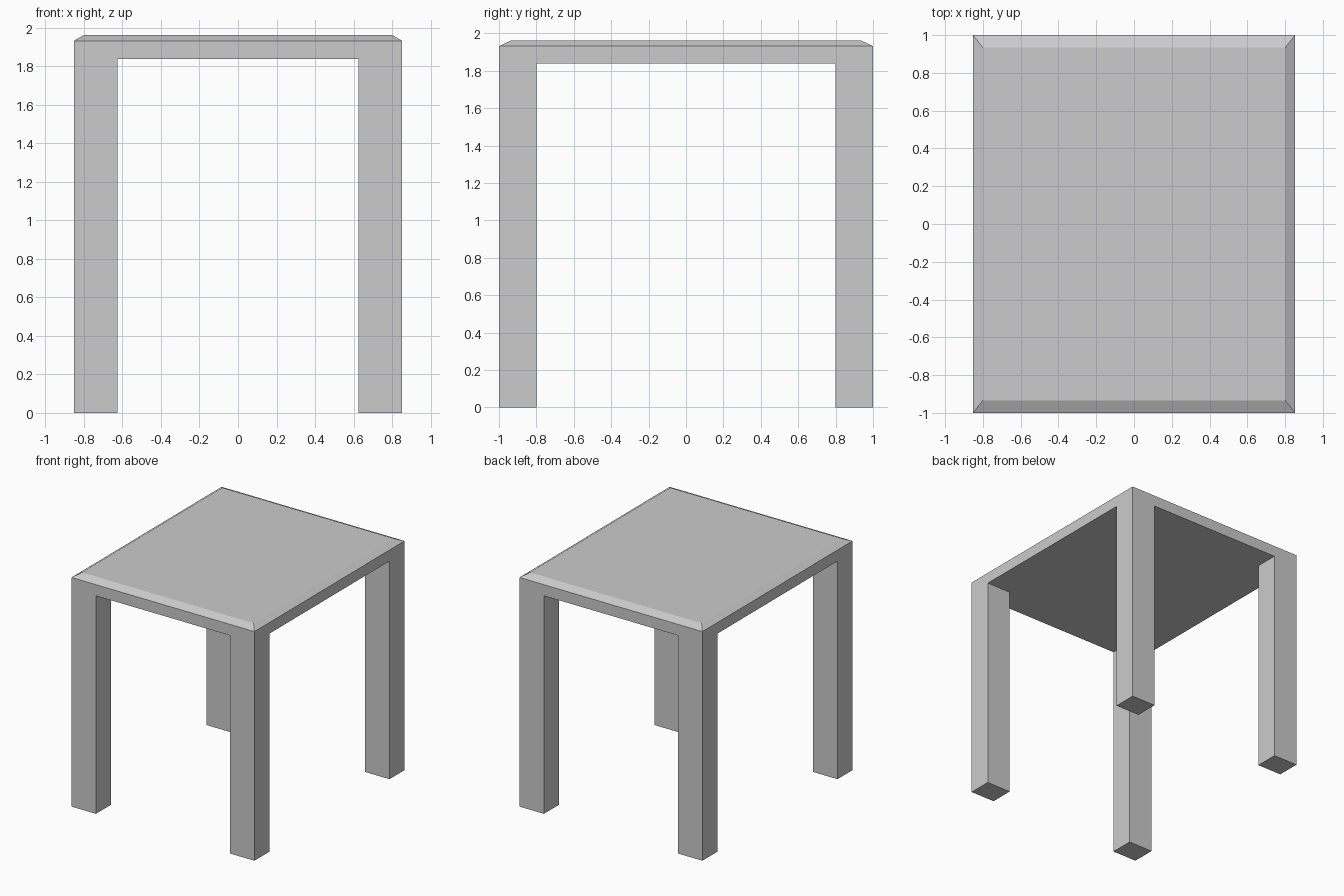
import bpy, bmesh
from mathutils import Matrix, Vector

if "Cube" in bpy.data.objects:
    bpy.data.objects.remove(bpy.data.objects["Cube"])

HX, HY = 0.853, 1.0            # half width / half depth
LX, LY = 0.625, 0.80           # inner faces of the legs
UNDER, EDGE, TOP = 1.838, 1.932, 1.963
TX, TY = 0.80, 0.934           # half size of the flat tabletop

bm = bmesh.new()

# Tabletop slab
h = EDGE - UNDER
bmesh.ops.create_cube(bm, size=1, matrix=Matrix.Translation((0, 0, UNDER + h / 2))
                      @ Matrix.Diagonal((2 * HX, 2 * HY, h, 1)))
bm.normal_update()

# Sloped rim up to the flat top
top = max(bm.faces, key=lambda f: f.calc_center_median().z)
top = bmesh.ops.extrude_discrete_faces(bm, faces=[top])["faces"][0]
for v in top.verts:
    v.co = (v.co.x * TX / HX, v.co.y * TY / HY, TOP)

# Cut the slab along the inner leg faces
for axis, d in ((0, LX), (1, LY)):
    for s in (-1, 1):
        no = Vector((0, 0, 0))
        no[axis] = 1
        bmesh.ops.bisect_plane(bm, geom=bm.verts[:] + bm.edges[:] + bm.faces[:],
                               plane_co=no * d * s, plane_no=no)

# Legs: extrude the four underside corners to the floor
corners = []
for f in bm.faces:
    c = f.calc_center_median()
    if abs(c.z - UNDER) < 1e-4 and abs(c.x) > LX and abs(c.y) > LY:
        corners.append(f)
for f in bmesh.ops.extrude_discrete_faces(bm, faces=corners)["faces"]:
    for v in f.verts:
        v.co.z = 0

# Merge coplanar faces
bmesh.ops.remove_doubles(bm, verts=bm.verts[:], dist=1e-4)
bmesh.ops.dissolve_limit(bm, angle_limit=0.01, verts=bm.verts[:], edges=bm.edges[:])
bmesh.ops.recalc_face_normals(bm, faces=bm.faces[:])

mesh = bpy.data.meshes.new("table")
bm.to_mesh(mesh)
bm.free()
bpy.context.collection.objects.link(bpy.data.objects.new("table", mesh))
